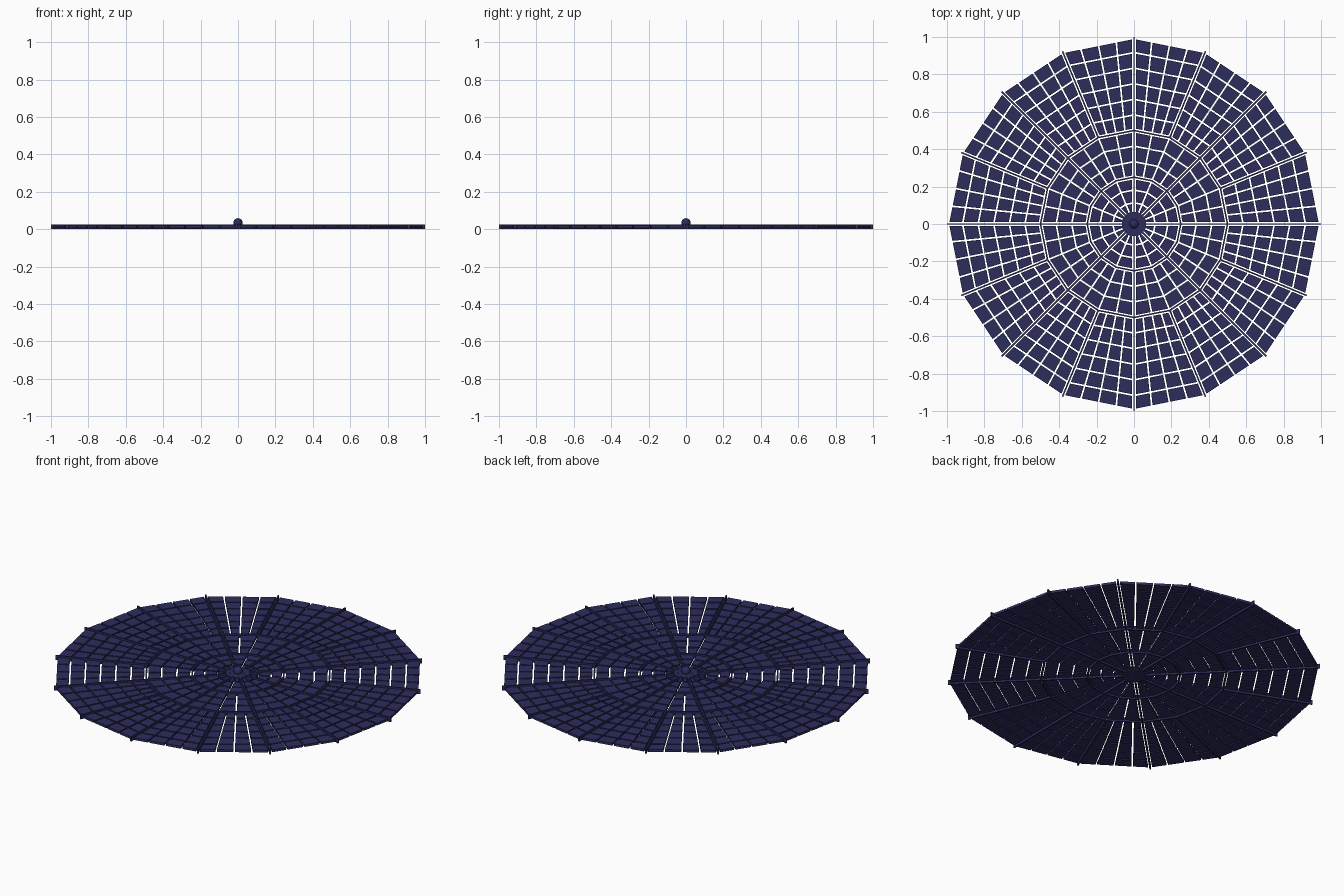
import bpy, bmesh, math
from mathutils import Matrix

if "Cube" in bpy.data.objects:
    bpy.data.objects.remove(bpy.data.objects["Cube"])

def material(name, rgb):
    m = bpy.data.materials.new(name)
    m.diffuse_color = (*rgb, 1)
    m.use_nodes = True
    m.node_tree.nodes["Principled BSDF"].inputs["Base Color"].default_value = m.diffuse_color
    return m

NAVY = material("navy_cells", (0.026, 0.026, 0.11))
H = math.pi / 16            # half of one 22.5 degree sector
GAP = 0.0045                # half gap between cells
ROD_GAP = 0.011             # half gap around a rod
CELL_Z = (0.006, 0.020)
ROD_W, ROD_TOP = 0.004, 0.026

def finish(bm, name):
    bmesh.ops.recalc_face_normals(bm, faces=bm.faces)
    me = bpy.data.meshes.new(name)
    bm.to_mesh(me)
    bm.free()
    me.materials.append(NAVY)
    ob = bpy.data.objects.new(name, me)
    bpy.context.collection.objects.link(ob)
    return ob

def prism(bm, pts, z0, z1):
    lo = [bm.verts.new((x, y, z0)) for x, y in pts]
    hi = [bm.verts.new((x, y, z1)) for x, y in pts]
    n = len(pts)
    bm.faces.new(lo[::-1])
    bm.faces.new(hi)
    for i in range(n):
        bm.faces.new((lo[i], lo[(i + 1) % n], hi[(i + 1) % n], hi[i]))

def cell_ring(name, r0, r1, rows, cols, spokes_every):
    """Sixteen flat sectors of trapezoid cells between two radii."""
    bm = bmesh.new()
    d0, d1 = r0 * math.cos(H), r1 * math.cos(H)
    for k in range(16):
        a = (2 * k + 1) * H
        ca, sa = math.cos(a), math.sin(a)
        for i in range(rows):
            lo = d0 + (d1 - d0) * i / rows + (ROD_GAP if i == 0 else GAP)
            hi = d0 + (d1 - d0) * (i + 1) / rows - (ROD_GAP if i == rows - 1 else GAP)
            for j in range(cols):
                t0 = math.tan(H) * (2 * j / cols - 1)
                t1 = math.tan(H) * (2 * (j + 1) / cols - 1)
                g0 = ROD_GAP if j == 0 and k % spokes_every == 0 else GAP
                g1 = ROD_GAP if j == cols - 1 and (k + 1) % spokes_every == 0 else GAP
                g0 *= math.hypot(1, t0)
                g1 *= math.hypot(1, t1)
                local = [(lo, t0 * lo + g0), (hi, t0 * hi + g0),
                         (hi, t1 * hi - g1), (lo, t1 * lo - g1)]
                if local[0][1] >= local[3][1]:
                    continue
                prism(bm, [(d * ca - s * sa, d * sa + s * ca) for d, s in local], *CELL_Z)
    finish(bm, name)

# Solar cells: three concentric bands
cell_ring("outer_cells", 0.50, 1.00, 6, 4, 1)
cell_ring("middle_cells", 0.25, 0.50, 3, 2, 2)
cell_ring("inner_cells", 0.045, 0.25, 3, 1, 2)

# Radial spokes: full length every 45 degrees, half length between
bm = bmesh.new()
for k in range(16):
    a = 2 * k * H
    ca, sa = math.cos(a), math.sin(a)
    start = 0.03 if k % 2 == 0 else 0.5
    box = [(start, -ROD_W), (1.0, -ROD_W), (1.0, ROD_W), (start, ROD_W)]
    prism(bm, [(d * ca - s * sa, d * sa + s * ca) for d, s in box], 0, ROD_TOP)
finish(bm, "spokes")

# Ring beams between the bands
for name, r in (("inner_ring_beam", 0.25), ("middle_ring_beam", 0.50)):
    bm = bmesh.new()
    for k in range(16):
        pts = [((r + o) * math.cos(2 * q * H), (r + o) * math.sin(2 * q * H))
               for q, o in ((k, -ROD_W), (k, ROD_W), (k + 1, ROD_W), (k + 1, -ROD_W))]
        prism(bm, pts, 0.001, ROD_TOP - 0.001)
    finish(bm, name)

# Hub disc and central ball
bm = bmesh.new()
bmesh.ops.create_cone(bm, cap_ends=True, segments=16, radius1=0.066, radius2=0.066,
                      depth=0.024, matrix=Matrix.Translation((0, 0, 0.013)))
finish(bm, "hub_disc")
bm = bmesh.new()
bmesh.ops.create_uvsphere(bm, u_segments=12, v_segments=8, radius=0.025,
                          matrix=Matrix.Translation((0, 0, 0.034)))
finish(bm, "hub_ball")
